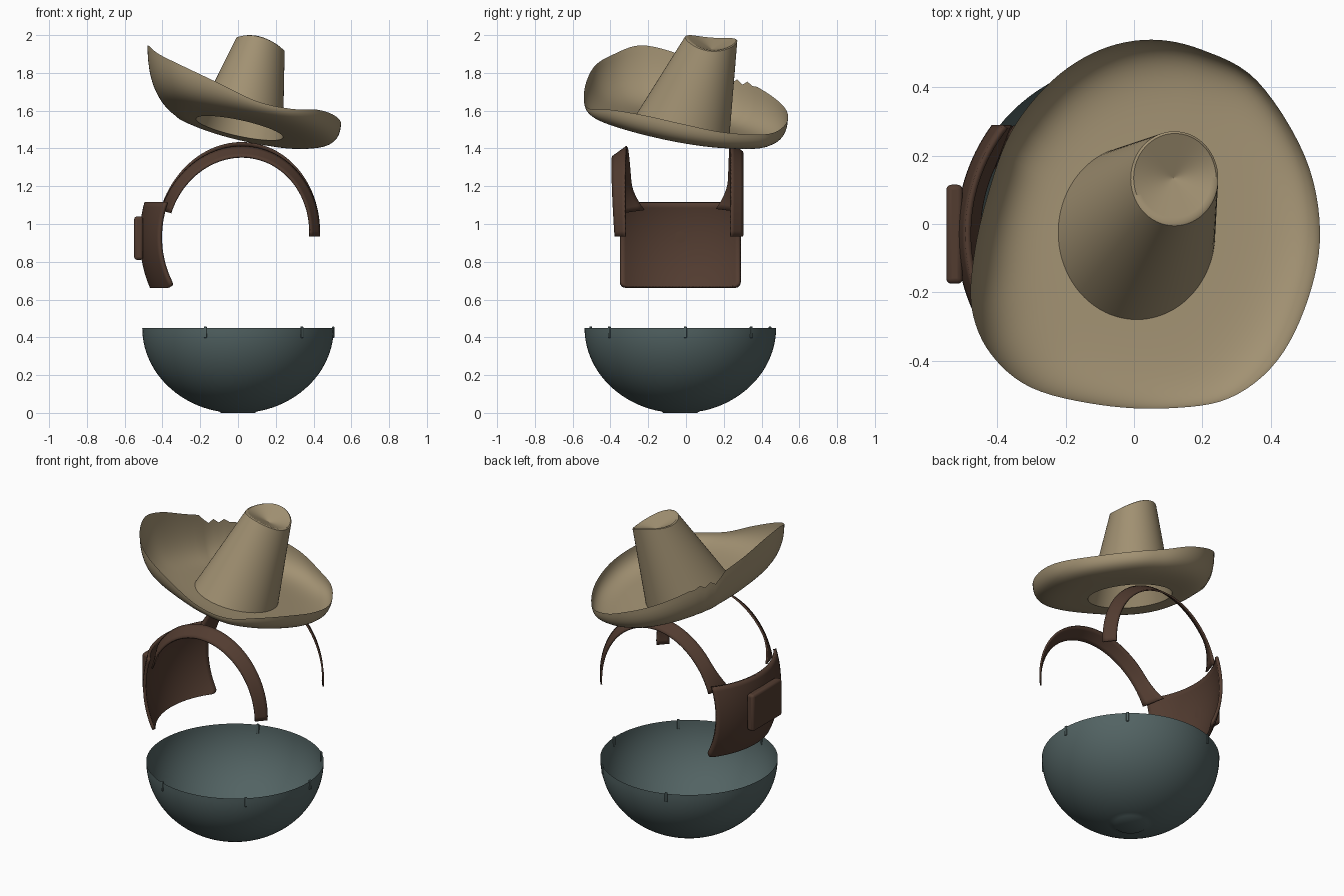
import bpy, math
from math import sin, cos, pi, sqrt, radians
from mathutils import Vector

if "Cube" in bpy.data.objects:
    bpy.data.objects.remove(bpy.data.objects["Cube"])


def material(name, color):
    m = bpy.data.materials.new(name)
    m.diffuse_color = (*color, 1)
    m.use_nodes = True
    m.node_tree.nodes["Principled BSDF"].inputs["Base Color"].default_value = m.diffuse_color
    return m


FELT = material("felt", (0.36, 0.285, 0.17))
LEATHER = material("leather", (0.085, 0.045, 0.03))
GLAZE = material("glaze", (0.085, 0.125, 0.125))


def finish(ob, mat, angle=40):
    ob.data.materials.append(mat)
    bpy.ops.object.select_all(action='DESELECT')
    ob.select_set(True)
    bpy.context.view_layer.objects.active = ob
    bpy.ops.object.shade_smooth_by_angle(angle=radians(angle))
    return ob


def loft(name, rows, mat, closed=True, thick=0):
    """Skin a list of equally long point rows."""
    n = len(rows[0])
    verts = [p for r in rows for p in r]
    faces = []
    for i in range(len(rows) - 1):
        for j in range(n if closed else n - 1):
            k = (j + 1) % n
            faces.append((i * n + j, i * n + k, (i + 1) * n + k, (i + 1) * n + j))
    me = bpy.data.meshes.new(name)
    me.from_pydata(verts, [], faces)
    ob = bpy.data.objects.new(name, me)
    bpy.context.collection.objects.link(ob)
    if thick:
        s = ob.modifiers.new("thickness", 'SOLIDIFY')
        s.thickness, s.offset = thick, 0
    return finish(ob, mat)


def lerp(a, b, t):
    return a + (b - a) * t


def box(name, loc, size, mat, bevel, rot=0):
    bpy.ops.mesh.primitive_cube_add(size=1, location=loc, rotation=(0, 0, rot))
    ob = bpy.context.object
    ob.name = name
    ob.scale = size
    bpy.ops.object.transform_apply(location=False, rotation=False, scale=True)
    b = ob.modifiers.new("bevel", 'BEVEL')
    b.width, b.segments = bevel, 3
    return finish(ob, mat)


CY = -0.03  # shared centre line of bowl and harness

# bowl: half ellipsoid with a flattened foot
rows = []
for i in range(25):
    a = lerp(0, pi / 2 - 0.2, i / 24)
    r, z = 0.507 * cos(a), max(0.008, 0.45 - 0.452 * sin(a))
    rows.append([(r * cos(t * pi / 48), CY + r * sin(t * pi / 48), z) for t in range(96)])
rows.append([(0.09 * cos(t * pi / 48), CY + 0.09 * sin(t * pi / 48), 0) for t in range(96)])
rows.append([(0, CY, 0)] * 96)
loft("bowl", rows[::-1], GLAZE)

# small clips on the bowl rim
for i, deg in enumerate((-110, -48, 3, 48, 110)):
    a = radians(deg)
    box(f"rim_clip_{i + 1}", (0.505 * cos(a), CY + 0.505 * sin(a), 0.427),
        (0.012, 0.016, 0.06), GLAZE, 0.004, a)

# curved side plate with rounded lower corners
rows = []
for i in range(25):
    v = (i / 24) ** 1.5
    z = lerp(0.665, 1.115, v)
    c = max(0, 0.03 - (z - 0.665))
    half = 0.315 - (0.03 - sqrt(max(0, 0.03 ** 2 - c * c)))
    row = []
    for j in range(33):
        y = lerp(-half, half, j / 32)
        row.append((-sqrt(0.262 - 0.95 * y * y - 0.75 * (z - 0.93) ** 2), y + CY, z))
    rows.append(row)
loft("side_plate", rows, LEATHER, closed=False, thick=0.018)

# raised pad on the plate
box("plate_pad", (-0.526, CY, 0.925), (0.048, 0.29, 0.23), LEATHER, 0.015)


# straps arching over from the plate
def strap(name, inner, outer, top_in, top_out):
    def quad(k, t):  # through start, middle and end values
        return k[0] * (1 - t) * (1 - 2 * t) + k[1] * 4 * t * (1 - t) + k[2] * t * (2 * t - 1)
    rows = []
    for i in range(49):
        t = i / 48
        a = lerp(radians(163), 0, t)
        y0, y1 = quad(inner, t), quad(outer, t)
        # fillet where the strap leaves the plate
        y0 -= math.copysign(0.06, y0) * max(0, 1 - t / 0.13) ** 2
        pts = []
        for j in range(5):
            s = j / 4
            rx, rz = lerp(0.43, 0.38, s), lerp(top_in, top_out, s) - 0.93
            pts.append((rx * cos(a) + 0.02 * sin(a), lerp(y0, y1, s), 0.935 + rz * sin(a)))
        rows.append(pts)
    loft(name, rows, LEATHER, closed=False, thick=0.01)


strap("front_strap", (-0.28, -0.315, -0.32), (-0.345, -0.39, -0.375), 1.405, 1.35)
strap("back_strap", (0.22, 0.235, 0.235), (0.285, 0.30, 0.30), 1.425, 1.375)

# hat brim edge, counter-clockwise from the right
RIM = [(.545, -.02, 1.53), (.50, .2, 1.485), (.36, .42, 1.475), (.2, .51, 1.51),
       (.05, .54, 1.57), (-.1, .51, 1.63), (-.24, .42, 1.70), (-.36, .27, 1.78),
       (-.43, .08, 1.85), (-.47, -.1, 1.92), (-.475, -.25, 1.945), (-.42, -.38, 1.90),
       (-.3, -.48, 1.84), (-.1, -.53, 1.745), (.1, -.54, 1.65), (.28, -.51, 1.61),
       (.42, -.4, 1.605), (.51, -.22, 1.575)]
rim, n = [], len(RIM)
for i in range(n):
    p0, p1, p2, p3 = (Vector(RIM[(i + k) % n]) for k in (-1, 0, 1, 2))
    for k in range(6):
        t = k / 6
        rim.append(0.5 * (2 * p1 + (p2 - p0) * t + (2 * p0 - 5 * p1 + 4 * p2 - p3) * t ** 2
                          + (3 * p1 - p0 - 3 * p2 + p3) * t ** 3))
# torn notch at the back left of the brim
for k, d in {39: .01, 40: .0, 41: .03, 42: .015, 43: .045, 44: .025}.items():
    rim[k].z -= d

angles = [math.atan2(p.y, p.x - 0.02) for p in rim]


def plane(x, y):  # tilted seat of the hat
    return 1.51 - 0.21 * x - 0.17 * (y + 0.03)


base = [Vector((0.008 + 0.23 * cos(a), -0.025 + 0.255 * sin(a), 0)) for a in angles]
for p in base:
    p.z = plane(p.x, p.y)
top = [Vector((0.12 + 0.127 * cos(a), 0.135 + 0.137 * sin(a),
               1.97 - 0.035 * cos(a) - 0.01 * sin(a) - 0.015 * cos(2 * a))) for a in angles]
dip = Vector((0.115, 0.135, 1.925))

# hat: dented top, leaning crown, then the upswept brim
rows = [[lerp(dip, p, s) for p in top] for s in (0, 0.3, 0.6, 0.85, 0.95)]
rows += [[lerp(p, q, 0.012 + 0.988 * i / 14) for p, q in zip(top, base)] for i in range(15)]
for i in range(1, 19):
    s = i / 18 * pi / 2
    row = []
    for q, r in zip(base, rim):
        x, y = lerp(q.x, r.x, sin(s)), lerp(q.y, r.y, sin(s))
        row.append(Vector((x, y, plane(x, y)
                           + (r.z - plane(r.x, r.y)) * (1 - cos(s)) ** 1.7)))
    rows.append(row)
loft("hat", rows[::-1], FELT)
